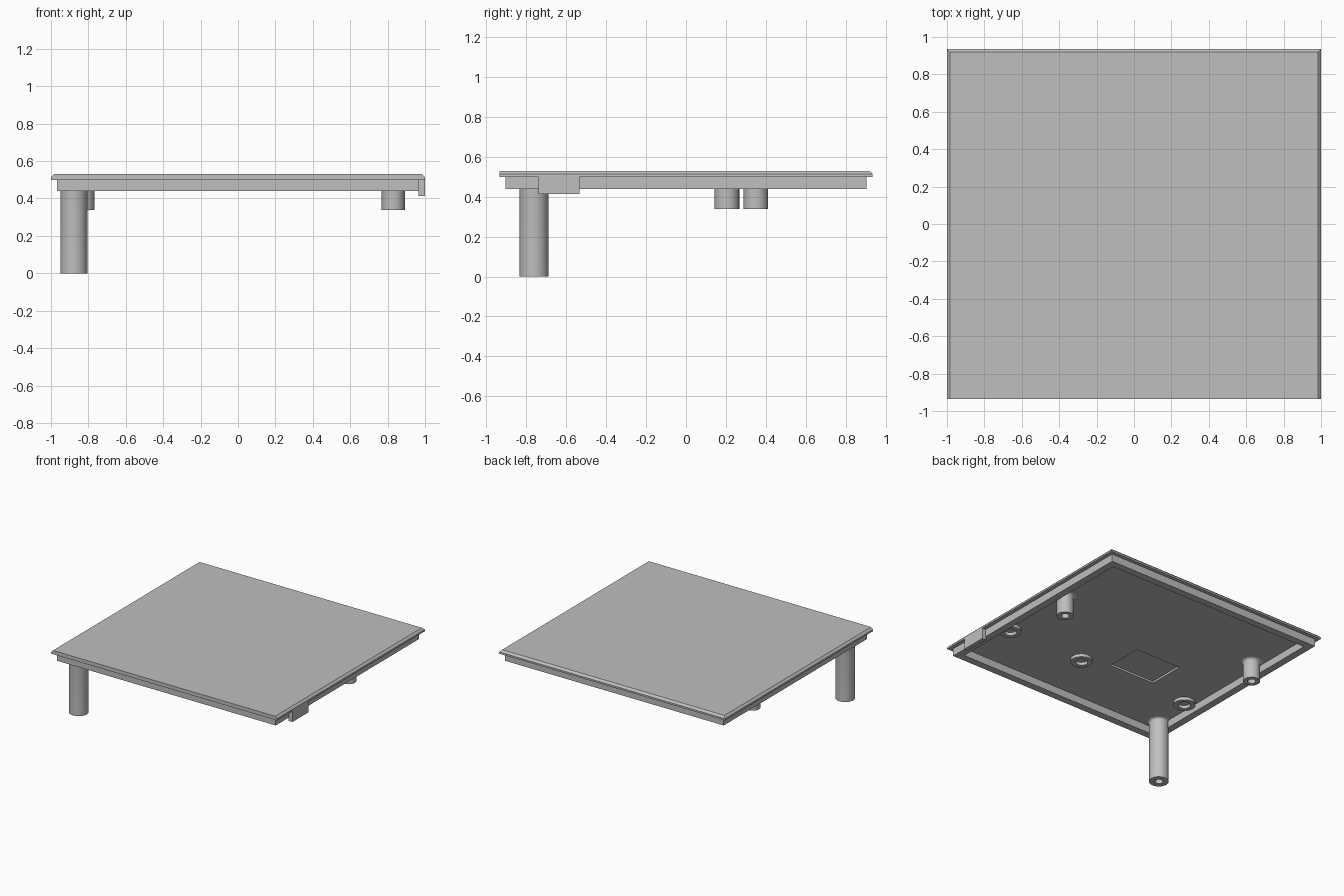
import bpy, bmesh, math
from mathutils import Vector

if "Cube" in bpy.data.objects:
    bpy.data.objects.remove(bpy.data.objects["Cube"])

grey = bpy.data.materials.new("plain grey")
grey.diffuse_color = (0.52, 0.52, 0.52, 1)
grey.use_nodes = True
grey.node_tree.nodes["Principled BSDF"].inputs["Base Color"].default_value = grey.diffuse_color

UNDER, TOP = 0.50, 0.53      # plate underside and top
RIM = 0.44                   # lower edge of the skirt


def finish(bm, name, smooth=False):
    bmesh.ops.recalc_face_normals(bm, faces=bm.faces)
    mesh = bpy.data.meshes.new(name)
    bm.to_mesh(mesh)
    bm.free()
    mesh.materials.append(grey)
    obj = bpy.data.objects.new(name, mesh)
    bpy.context.collection.objects.link(obj)
    if smooth:
        bpy.ops.object.select_all(action='DESELECT')
        bpy.context.view_layer.objects.active = obj
        obj.select_set(True)
        bpy.ops.object.shade_smooth_by_angle(angle=math.radians(35))
    return obj


def add_box(bm, lo, hi):
    verts = bmesh.ops.create_cube(bm, size=1)["verts"]
    for v in verts:
        v.co = Vector([hi[i] if v.co[i] > 0 else lo[i] for i in range(3)])


def revolve(name, x, y, profile, steps=48):
    """Spin a closed (radius, z) profile about a vertical axis."""
    bm = bmesh.new()
    rings = []
    for i in range(steps):
        a = 2 * math.pi * i / steps
        rings.append([bm.verts.new((x + r * math.cos(a), y + r * math.sin(a), z))
                      for r, z in profile])
    n = len(profile)
    for i in range(steps):
        p, q = rings[i], rings[(i + 1) % steps]
        for j in range(n):
            k = (j + 1) % n
            bm.faces.new((p[j], q[j], q[k], p[k]))
    return finish(bm, name, True)


def post(name, x, y, radius, hole, bottom, fillet):
    """Hollow post with a rounded flare where it meets the plate."""
    flare = [(radius + fillet * (1 - math.cos(t)), UNDER - fillet * (1 - math.sin(t)))
             for t in [math.pi / 2 * i / 6 for i in range(6, -1, -1)]]
    revolve(name, x, y, flare + [(radius, bottom), (hole, bottom), (hole, UNDER)])


# Plate: top edges chamfered on the left, right and back only
bm = bmesh.new()
add_box(bm, (-1, -0.935, UNDER), (1, 0.935, TOP))
edges = [e for e in bm.edges
         if all(v.co.z > 0.52 for v in e.verts)
         and not all(v.co.y < 0 for v in e.verts)]
bmesh.ops.bevel(bm, geom=edges, offset=0.016, segments=1, affect='EDGES')

# Rectangular pocket in the underside
x0, x1, y0, y1 = -0.475, -0.07, -0.35, -0.05
for co, no in (((x0, 0, 0), (1, 0, 0)), ((x1, 0, 0), (1, 0, 0)),
               ((0, y0, 0), (0, 1, 0)), ((0, y1, 0), (0, 1, 0))):
    bmesh.ops.bisect_plane(bm, geom=bm.verts[:] + bm.edges[:] + bm.faces[:],
                           plane_co=co, plane_no=no)
pocket = []
for f in bm.faces:
    c = f.calc_center_median()
    if c.z < UNDER + 0.001 and x0 < c.x < x1 and y0 < c.y < y1:
        pocket.append(f)
out = bmesh.ops.extrude_face_region(bm, geom=pocket)
bmesh.ops.delete(bm, geom=[f for f in pocket if f.is_valid], context='FACES_ONLY')
for g in out["geom"]:
    if isinstance(g, bmesh.types.BMVert):
        g.co.z += 0.016
# Remove the cut lines left on the flat areas
bmesh.ops.dissolve_limit(bm, angle_limit=0.01, verts=bm.verts[:], edges=bm.edges[:])
bmesh.ops.triangulate(bm, faces=[f for f in bm.faces if len(f.verts) > 4])
finish(bm, "plate")

# Skirt: rectangular wall below the plate
bm = bmesh.new()
loops = []
for inset, z in ((0, UNDER), (0, RIM), (0.058, RIM), (0.058, UNDER)):
    loops.append([bm.verts.new((sx * (0.968 - inset), sy * (0.905 - inset), z))
                  for sx, sy in ((-1, -1), (1, -1), (1, 1), (-1, 1))])
for a, b in zip(loops, loops[1:]):
    for i in range(4):
        j = (i + 1) % 4
        bm.faces.new((a[i], a[j], b[j], b[i]))
finish(bm, "skirt")

# Tab on the right edge
bm = bmesh.new()
add_box(bm, (0.966, -0.74, 0.413), (1, -0.535, UNDER))
finish(bm, "side_tab")

# Long corner leg and two short bosses
post("corner_leg", -0.877, -0.762, 0.072, 0.03, 0.0, 0.02)
post("right_boss", 0.83, 0.205, 0.062, 0.03, 0.338, 0.025)
post("left_boss", -0.83, 0.35, 0.062, 0.03, 0.338, 0.025)

# Low rings in a row
for name, x in (("right_ring", 0.83), ("middle_ring", 0.152), ("left_ring", -0.83)):
    revolve(name, x, -0.417,
            [(0.08, UNDER), (0.08, 0.475), (0.046, 0.475), (0.046, UNDER)])
